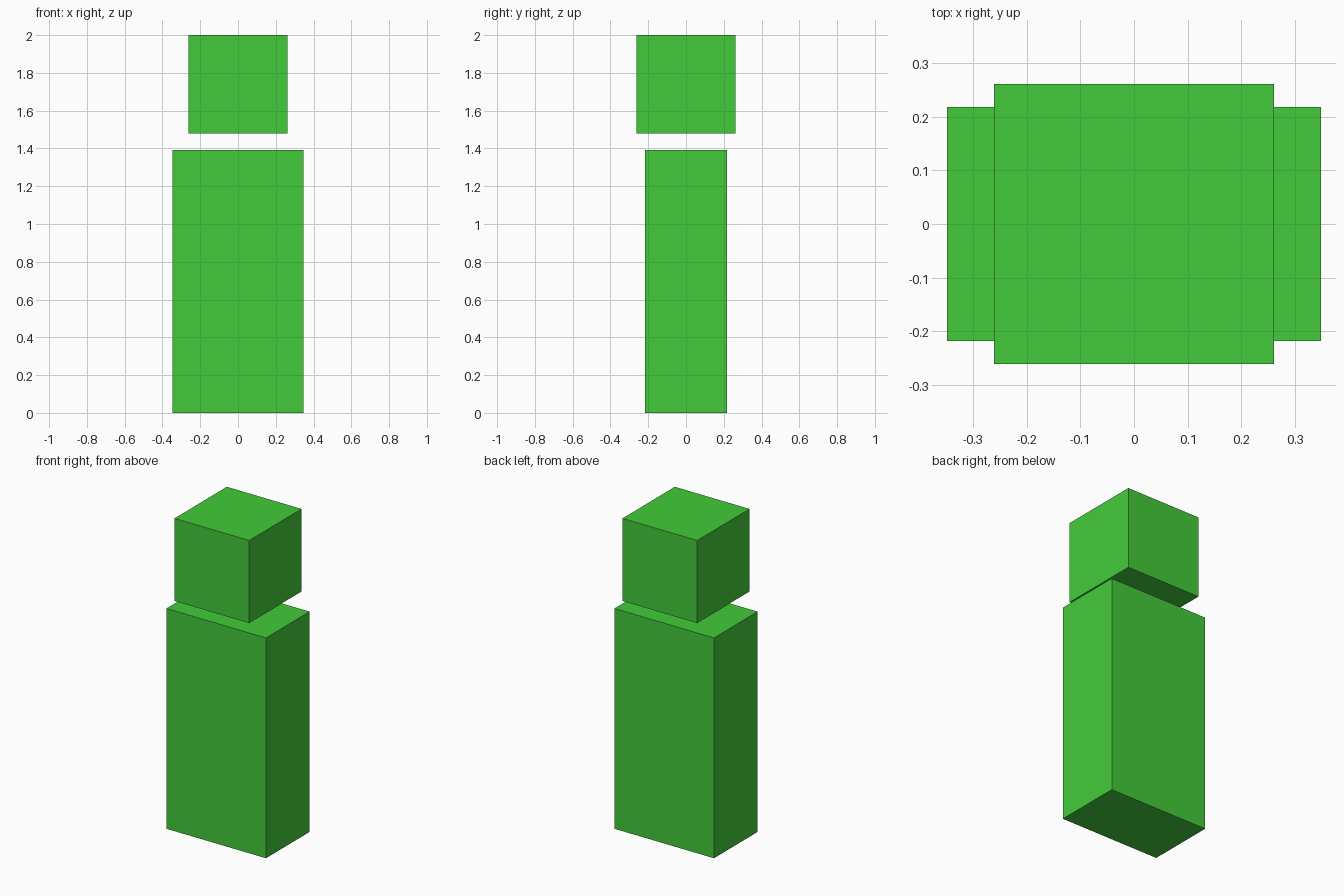
import bpy

if "Cube" in bpy.data.objects:
    bpy.data.objects.remove(bpy.data.objects["Cube"])

U = 2 / 23  # the model is 23 equal steps tall

green = bpy.data.materials.new("green")
green.diffuse_color = (0.055, 0.6, 0.042, 1)
green.use_nodes = True
green.node_tree.nodes["Principled BSDF"].inputs["Base Color"].default_value = green.diffuse_color


def box(name, size, bottom):
    """Centred block with its underside at the given height, in steps."""
    w, d, h = (s * U for s in size)
    bpy.ops.mesh.primitive_cube_add(size=1, location=(0, 0, bottom * U + h / 2))
    ob = bpy.context.object
    ob.name = name
    ob.scale = (w, d, h)
    bpy.ops.object.transform_apply(location=False, rotation=False, scale=True)
    ob.data.materials.append(green)
    return ob


# Tall body block on the ground
box("body", (8, 5, 16), 0)

# Cubic head floating one step above the body
box("head", (6, 6, 6), 17)
